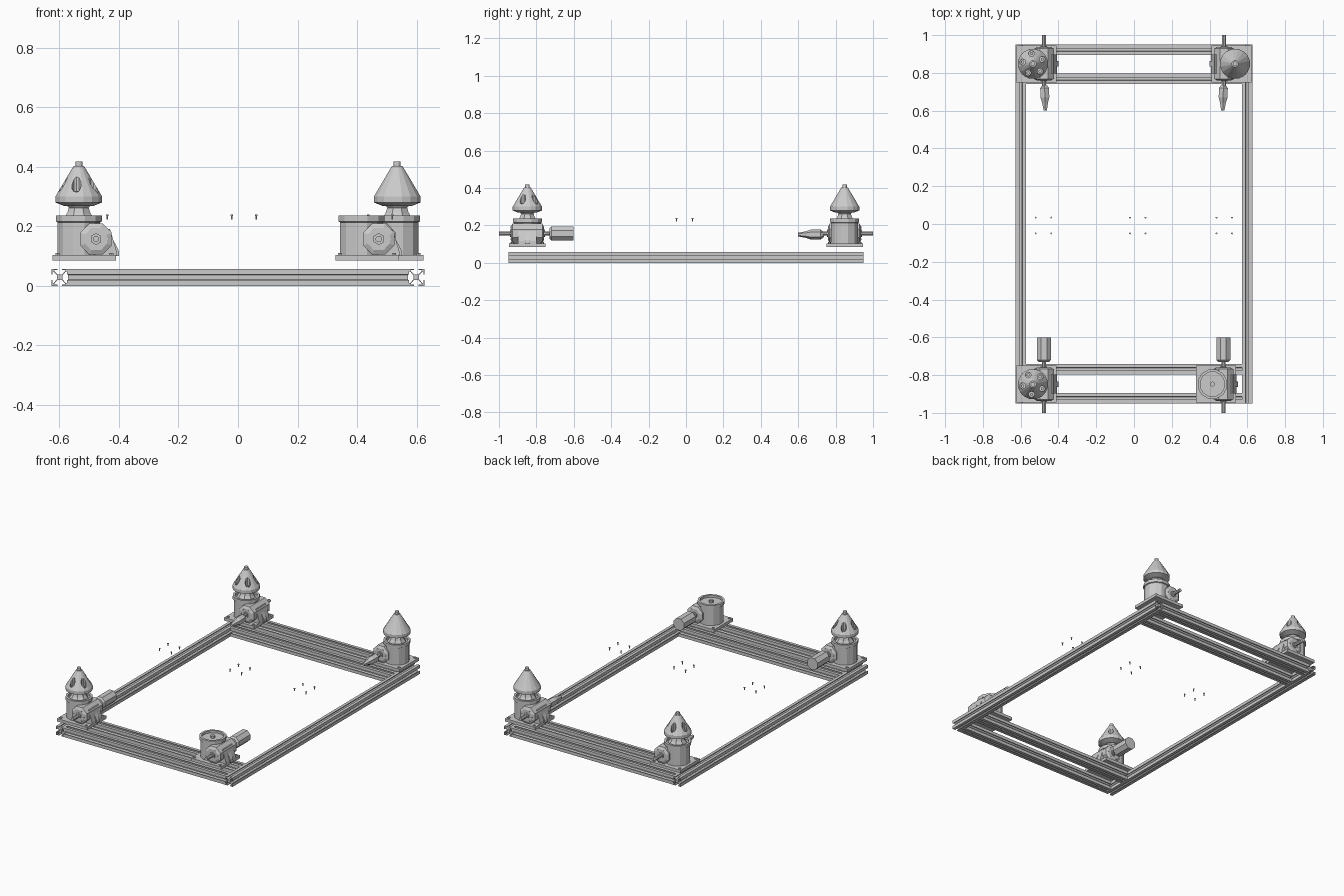
import bpy, bmesh, math
from mathutils import Matrix, Vector

if "Cube" in bpy.data.objects:
    bpy.data.objects.remove(bpy.data.objects["Cube"])


def finish(name, bm, mat=Matrix()):
    bm.transform(mat)
    bmesh.ops.recalc_face_normals(bm, faces=bm.faces)
    me = bpy.data.meshes.new(name)
    bm.to_mesh(me)
    bm.free()
    ob = bpy.data.objects.new(name, me)
    bpy.context.collection.objects.link(ob)
    return ob


def extrude(name, pts, depth, mat):
    """Closed outline in local xy, extruded along local z."""
    bm = bmesh.new()
    f = bm.faces.new([bm.verts.new((x, y, 0)) for x, y in pts])
    r = bmesh.ops.extrude_face_region(bm, geom=[f])
    bmesh.ops.translate(bm, vec=(0, 0, depth),
                        verts=[g for g in r['geom'] if isinstance(g, bmesh.types.BMVert)])
    return finish(name, bm, mat)


def lathe(name, prof, n, mat):
    """Closed solid turned about local z from (radius, height) pairs."""
    bm = bmesh.new()
    rings = []
    for r, z in prof:
        rings.append([bm.verts.new((r * math.cos(math.tau * (i + .5) / n),
                                    r * math.sin(math.tau * (i + .5) / n), z)) for i in range(n)])
    for a, b in zip(rings, rings[1:]):
        for i in range(n):
            bm.faces.new((a[i], a[(i + 1) % n], b[(i + 1) % n], b[i]))
    bm.faces.new(rings[0])
    bm.faces.new(rings[-1])
    return finish(name, bm, mat)


T = Matrix.Translation
ALONG_Y = Matrix.Rotation(-math.pi / 2, 4, 'X')   # local z -> +y
ALONG_X = Matrix.Rotation(math.pi / 2, 4, 'Y')    # local z -> +x

# slotted rail cross-section: one slot side, turned four times
side = [(1, -.3), (.86, -.3), (.86, -.68), (.74, -.66), (.32, -.24), (.32, .24),
        (.74, .66), (.86, .68), (.86, .3), (1, .3), (1, 1)]
section = []
for k in range(4):
    c, s = [(1, 0), (0, 1), (-1, 0), (0, -1)][k]
    section += [((c * x - s * y) * .0275, (s * x + c * y) * .0285) for x, y in side]

# frame rails
for sx, label in ((-1, 'left'), (1, 'right')):
    extrude(label + '_side_rail', section, 1.9, T((sx * .599, -.95, .0285)) @ ALONG_Y)
for y in (-.922, -.768, .768, .922):
    extrude('cross_rail', [(y_, x_) for x_, y_ in section], 1.143,
            T((-.5715, y, .0285)) @ ALONG_X)


def drive_unit(x, y, sx, sy, cone, full_motor):
    M = T((x, y, 0)) @ Matrix.Diagonal((sx, sy, 1, 1))

    # base plate and its corner bolts
    extrude('base_plate', [(-.088, -.098), (.125, -.098), (.125, .098), (-.088, .098)], .019,
            M @ T((0, 0, .085)))
    for bx in (-.072, .109):
        for by in (-.082, .082):
            lathe('plate_bolt', [(.008, .10), (.008, .110)], 6, M @ T((bx, by, 0)))

    # upright gear housing with recessed top and output shaft
    lathe('gear_housing', [(.074, .10), (.074, .213), (.080, .216), (.080, .236), (.066, .236),
                           (.066, .222)], 12, M)
    lathe('output_shaft', [(.014, .21), (.014, .236)], 6, M)

    # horizontal worm housing, end caps, sloping foot
    W = M @ T((.058, 0, .157)) @ ALONG_Y
    lathe('worm_housing', [(.040, -.088), (.057, -.080), (.057, .080), (.040, .088)], 8, W)
    lathe('end_cap', [(.020, -.094), (.020, .094)], 6, W)
    for k in range(6):
        a = math.tau * k / 6
        lathe('cap_bolt', [(.005, -.089), (.005, .089)], 6,
              W @ T((.036 * math.cos(a), .036 * math.sin(a), 0)))
    extrude('housing_foot', [(.0, .10), (.127, .10), (.127, .116), (.105, .19), (.0, .19)], .1,
            M @ T((0, .05, 0)) @ Matrix.Rotation(math.pi / 2, 4, 'X'))
    extrude('side_stub', [(.09, .10), (.136, .10), (.134, .12), (.11, .165), (.09, .165)], .028,
            M @ T((0, .014, 0)) @ Matrix.Rotation(math.pi / 2, 4, 'X'))

    # input shaft and motor
    lathe('input_shaft', [(.011, -.152), (.011, .125)], 8, W)
    if full_motor:
        lathe('motor', [(.030, .118), (.040, .128), (.040, .246)], 8, W)
    else:
        lathe('tapered_motor', [(.012, .11), (.027, .128), (.027, .178), (.018, .205), (.010, .248)],
              6, W @ T((0, .006, 0)) @ Matrix.Rotation(.03, 4, 'Y'))

    if not cone:
        return
    # neck and pointed cap with milled screw pockets
    lathe('neck', [(.062, .215), (.042, .245), (.036, .262), (.050, .278)], 8, M)
    cap = lathe('cone_cap', [(.050, .268), (.080, .280), (.080, .300), (.022, .396),
                             (.018, .402), (.012, .402), (.012, .418)], 16, M)
    bm = bmesh.new()
    for k in range(5):
        a = math.radians(-98 + 72 * k)
        p = Vector((.055 * math.cos(a), .055 * math.sin(a), 0))
        bmesh.ops.create_cone(bm, cap_ends=True, segments=10, radius1=.0155, radius2=.0155,
                              depth=.12, matrix=T(p + Vector((0, 0, .366))))
        lathe('cap_screw', [(.009, .30), (.009, .318)], 6, M @ T(p))
    cutter = finish('pocket_cutter', bm, M)
    cutter.hide_render = True
    cutter.hide_viewport = True
    mod = cap.modifiers.new('pockets', 'BOOLEAN')
    mod.object = cutter
    mod.operation = 'DIFFERENCE'
    mod.solver = 'EXACT'


drive_unit(-.535, -.848, 1, 1, True, True)
drive_unit(.415, -.848, 1, 1, False, True)
drive_unit(-.535, .848, 1, -1, True, False)
drive_unit(.535, .848, -1, -1, True, False)

# tiny loose screws in the middle of the frame
for cx in (-.48, .02, .478):
    for dx in (-.041, .041):
        for y in (-.05, .034):
            lathe('small_screw', [(.003, .222), (.003, .234), (.005, .235), (.005, .240)], 6,
                  T((cx + dx, y, 0)))
